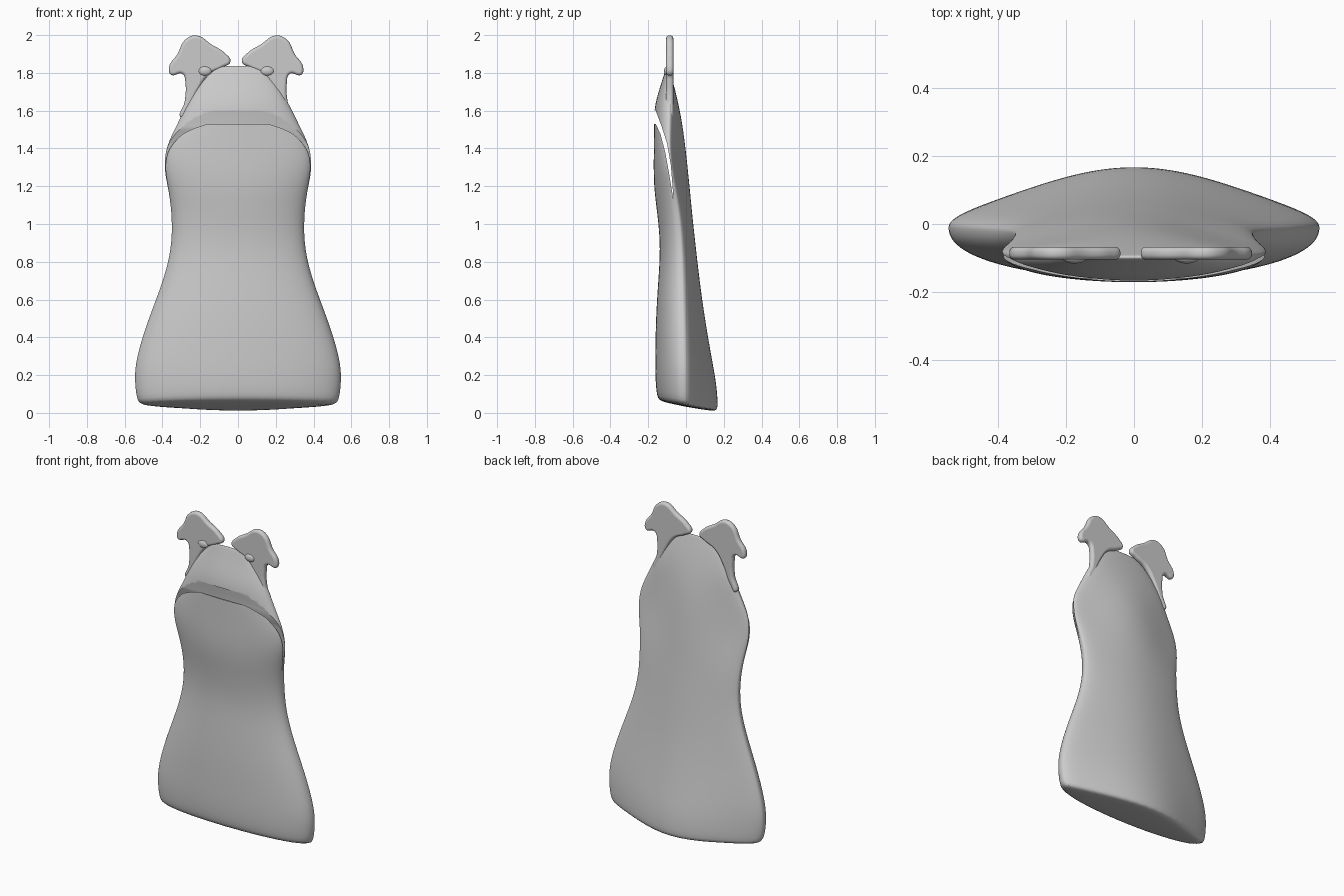
import bpy, bmesh, math
from mathutils import Vector

cube = bpy.data.objects.get("Cube")
if cube:
    bpy.data.objects.remove(cube, do_unlink=True)

felt = bpy.data.materials.new("plain grey felt")
felt.use_nodes = True
grey = (0.6, 0.6, 0.6, 1)
felt.diffuse_color = grey
felt.node_tree.nodes["Principled BSDF"].inputs["Base Color"].default_value = grey


def select_only(obj):
    bpy.ops.object.select_all(action="DESELECT")
    obj.select_set(True)
    bpy.context.view_layer.objects.active = obj


def add_object(name, data):
    obj = bpy.data.objects.new(name, data)
    bpy.context.collection.objects.link(obj)
    data.materials.append(felt)
    return obj


def apply_all(obj):
    select_only(obj)
    for mod in list(obj.modifiers):
        bpy.ops.object.modifier_apply(modifier=mod.name)


def mesh_object(name, bm):
    bmesh.ops.recalc_face_normals(bm, faces=bm.faces)
    mesh = bpy.data.meshes.new(name)
    bm.to_mesh(mesh)
    bm.free()
    return add_object(name, mesh)


# Body sections: height, half width, front y, back y, side y, back hollowness
sections = [
    (0, .50, -.13, .155, -.01, .4),
    (.02, .535, -.155, .172, -.01, .4),
    (.15, .55, -.163, .163, -.01, .4),
    (.28, .542, -.163, .138, -.01, .35),
    (.5, .475, -.16, .10, -.015, .3),
    (.7, .395, -.147, .072, -.02, .2),
    (.87, .352, -.135, .053, -.025, .2),
    (1.03, .349, -.148, .035, -.035, .2),
    (1.17, .365, -.168, .022, -.06, .3),
    (1.29, .395, -.172, .01, -.08, .5),
    (1.41, .383, -.17, -.003, -.09, .5),
    (1.52, .325, -.17, -.018, -.09, .3),
    (1.63, .275, -.168, -.038, -.085, .1),
    (1.74, .205, -.132, -.065, -.09, 0),
    (1.82, .125, -.108, -.088, -.098, 0),
    (1.838, .08, -.103, -.093, -.098, 0),
]
COLUMNS = 48


def section_ring(bm, z, width, front, back, side, hollow):
    ring = []
    for i in range(COLUMNS):
        a = math.tau * i / COLUMNS
        u, v = math.cos(a), math.sin(a)
        if v > 0:
            bell = (1 + math.cos(math.pi * u)) / 2
            y = side + (back - side) * ((1 - hollow) * v + hollow * bell)
        else:
            y = side - (side - front) * abs(v) ** .9
        # The hem dips towards the back
        lift = max(0, 1 - z / .4) * (.17 - y) * .19
        ring.append(bm.verts.new((u * width, y, z + lift)))
    return ring


bm = bmesh.new()
rings = [section_ring(bm, *s) for s in sections]
for low, high in zip(rings, rings[1:]):
    for i in range(COLUMNS):
        j = (i + 1) % COLUMNS
        bm.faces.new((low[i], low[j], high[j], high[i]))
bm.faces.new(rings[0])
bm.faces.new(rings[-1])
body = mesh_object("body", bm)
body.modifiers.new("smooth", "SUBSURF").levels = 2
apply_all(body)

# Mouth slit, cut across the muzzle
slit = [(-.3, 1.53), (-.16, 1.53), (-.135, 1.475), (-.11, 1.38), (-.09, 1.27),
        (-.065, 1.12), (-.08, 1.31), (-.1, 1.425), (-.13, 1.52), (-.16, 1.6), (-.3, 1.61)]
bm = bmesh.new()
face = bm.faces.new([bm.verts.new((-.6, y, z)) for y, z in slit])
grown = bmesh.ops.extrude_face_region(bm, geom=[face])
bmesh.ops.translate(bm, vec=(1.2, 0, 0),
                    verts=[g for g in grown["geom"] if isinstance(g, bmesh.types.BMVert)])
cutter = mesh_object("mouth_cutter", bm)
cutter.hide_render = True
cut = body.modifiers.new("mouth", "BOOLEAN")
cut.operation = "DIFFERENCE"
cut.solver = "EXACT"
cut.object = cutter
apply_all(body)
bpy.data.objects.remove(cutter, do_unlink=True)
select_only(body)
bpy.ops.object.shade_smooth_by_angle(angle=math.radians(40))

# Floppy ears: rounded flat outlines with a folded tip and a trailing strip
ear_outline = [(.03, 1.86), (.06, 1.905), (.13, 1.95), (.21, 1.998), (.27, 1.975),
               (.31, 1.9), (.355, 1.83), (.345, 1.79), (.285, 1.795), (.268, 1.74),
               (.272, 1.65), (.288, 1.56), (.25, 1.6), (.2, 1.71), (.14, 1.795), (.07, 1.83)]


def make_ear(name, sign):
    curve = bpy.data.curves.new(name, "CURVE")
    curve.dimensions = "2D"
    curve.fill_mode = "BOTH"
    curve.extrude = .003
    curve.bevel_depth = .016
    curve.bevel_resolution = 4
    curve.offset = -.016
    spline = curve.splines.new("BEZIER")
    spline.bezier_points.add(len(ear_outline) - 1)
    spline.use_cyclic_u = True
    spline.resolution_u = 6
    for point, (x, z) in zip(spline.bezier_points, ear_outline):
        point.co = Vector((sign * x - .01, z, 0))
        point.handle_left_type = point.handle_right_type = "AUTO"
    ear = add_object(name, curve)
    ear.rotation_euler.x = math.pi / 2
    ear.location.y = -.086
    select_only(ear)
    bpy.ops.object.convert(target="MESH")
    bpy.ops.object.shade_smooth_by_angle(angle=math.radians(50))

    # Small pinch in the felt at the ear root
    bpy.ops.mesh.primitive_uv_sphere_add(segments=20, ring_count=12, radius=1,
                                         location=(sign * .165 - .01, -.1, 1.81))
    fold = bpy.context.object
    fold.name = name + "_fold"
    fold.scale = (.035, .016, .025)
    fold.data.materials.append(felt)
    bpy.ops.object.shade_smooth()


make_ear("left_ear", 1)
make_ear("right_ear", -1)
